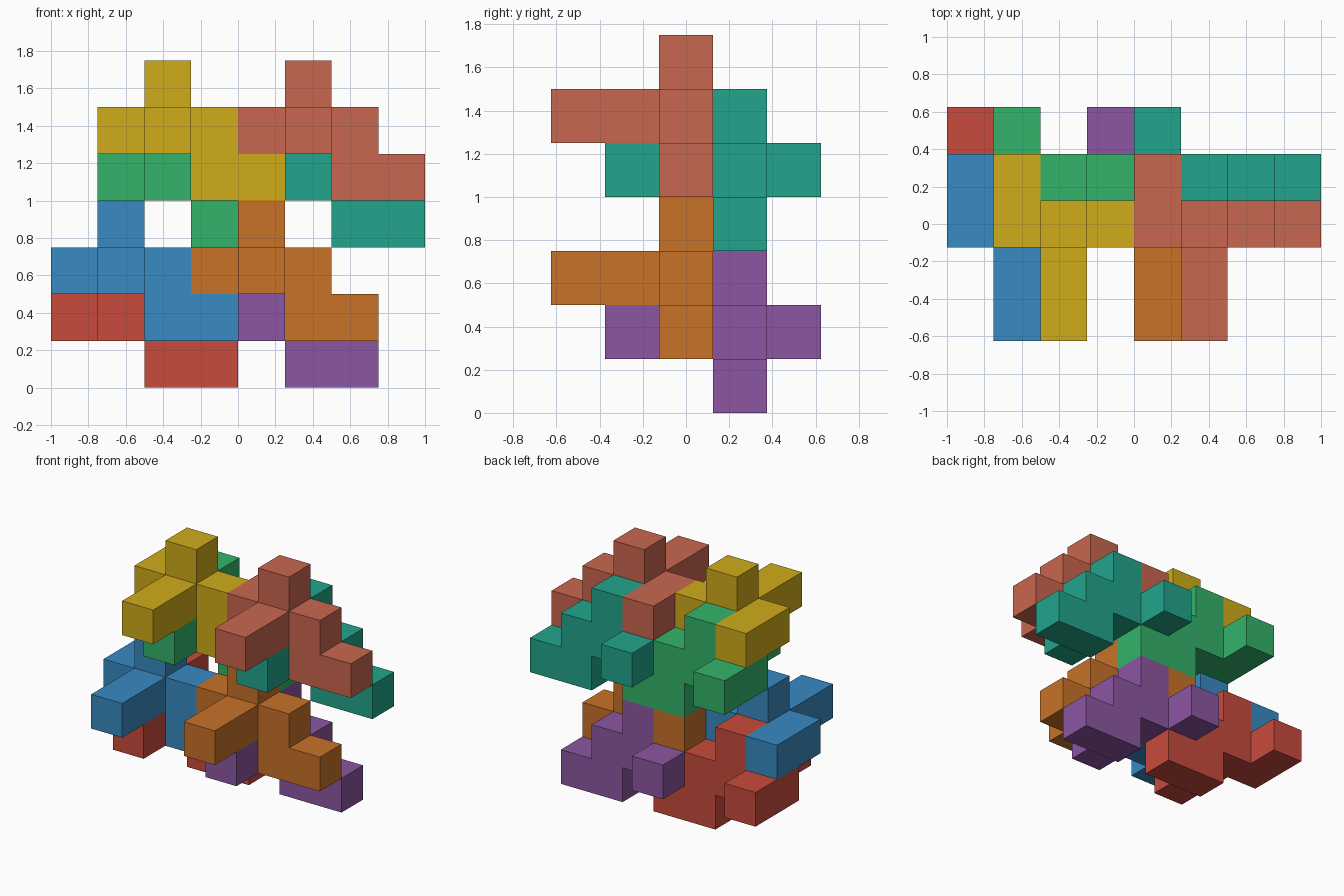
import bpy, bmesh
from mathutils import Vector

if "Cube" in bpy.data.objects:
    bpy.data.objects.remove(bpy.data.objects["Cube"])

S = 0.25                                   # edge of one cube
ORIGIN = Vector((-0.875, -0.5, 0.125))     # centre of cell (0, 0, 0)

# cells of one block, relative to its core cube
CELLS = [(0, 0, 0), (-1, 0, 0), (1, 0, 0), (0, 0, 1), (1, 0, -1), (2, 0, -1),
         (0, -1, 0), (0, -2, 0), (-1, 1, 0)]

# name, grid cell of the core cube, colour
BLOCKS = [
    ("lower_left_front_block", (1, 2, 2), "388AC2"),
    ("lower_right_front_block", (4, 2, 2), "C87228"),
    ("upper_left_front_block", (2, 2, 5), "D0AC1A"),
    ("upper_right_front_block", (5, 2, 5), "C9674F"),
    ("lower_left_back_block", (1, 3, 1), "C84B3C"),
    ("lower_right_back_block", (4, 3, 1), "8C56A2"),
    ("upper_left_back_block", (2, 3, 4), "33B46A"),
    ("upper_right_back_block", (5, 3, 4), "22A58C"),
]


def block_mesh(name):
    """Merge the cubes, keeping only the outer skin."""
    bm = bmesh.new()
    for cell in CELLS:
        for axis in range(3):
            for sign in (-1, 1):
                n = [0, 0, 0]
                n[axis] = sign
                if tuple(a + b for a, b in zip(cell, n)) in CELLS:
                    continue
                n = Vector(n)
                u = Vector((n.y, n.z, n.x))
                v = n.cross(u)
                mid = Vector(cell) + n / 2
                bm.faces.new([bm.verts.new((mid + (u * a + v * b) / 2) * S)
                              for a, b in ((-1, -1), (1, -1), (1, 1), (-1, 1))])
    bmesh.ops.remove_doubles(bm, verts=bm.verts[:], dist=0.001)
    bmesh.ops.dissolve_limit(bm, angle_limit=0.01, verts=bm.verts[:], edges=bm.edges[:])
    bmesh.ops.recalc_face_normals(bm, faces=bm.faces[:])
    mesh = bpy.data.meshes.new(name)
    bm.to_mesh(mesh)
    bm.free()
    return mesh


def linear(hex_code):
    rgb = [int(hex_code[i:i + 2], 16) / 255 for i in (0, 2, 4)]
    return [((c + 0.055) / 1.055) ** 2.4 for c in rgb] + [1]


# eight identical interlocking blocks
for name, core, colour in BLOCKS:
    obj = bpy.data.objects.new(name, block_mesh(name))
    obj.location = ORIGIN + Vector(core) * S
    mat = bpy.data.materials.new(name + "_colour")
    mat.diffuse_color = linear(colour)
    mat.use_nodes = True
    mat.node_tree.nodes["Principled BSDF"].inputs["Base Color"].default_value = mat.diffuse_color
    obj.data.materials.append(mat)
    bpy.context.collection.objects.link(obj)
